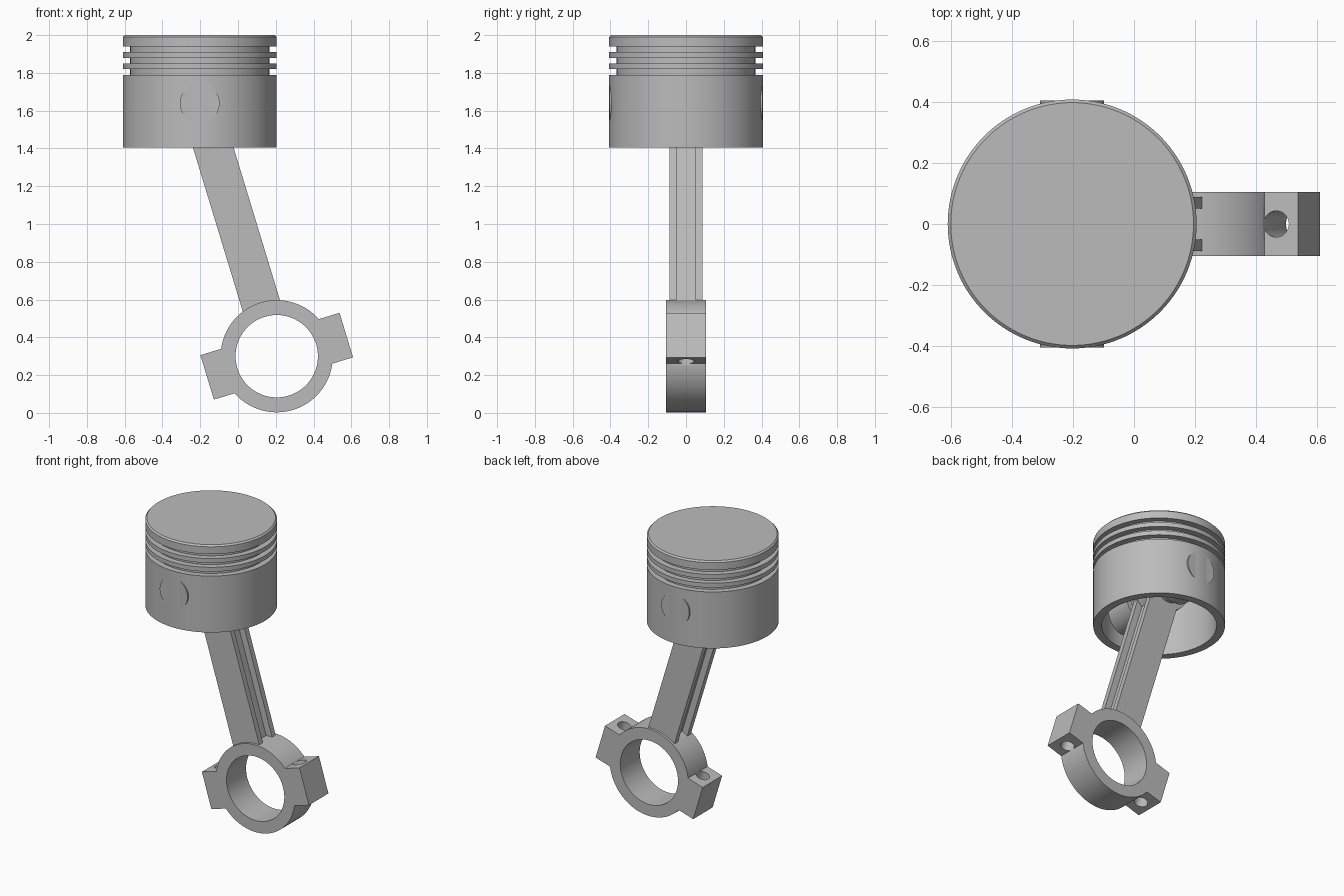
import bpy, bmesh, math
from mathutils import Matrix, Vector

if "Cube" in bpy.data.objects:
    bpy.data.objects.remove(bpy.data.objects["Cube"])

# One plain metal for every part
metal = bpy.data.materials.new("grey metal")
metal.use_nodes = True
GREY = (0.50, 0.50, 0.50, 1)
metal.diffuse_color = GREY
metal.node_tree.nodes["Principled BSDF"].inputs["Base Color"].default_value = GREY

PIN = Vector((-0.2025, 0, 1.64))      # wrist pin centre
CRANK = Vector((0.205, 0, 0.30))      # big end centre
AXIS = PIN - CRANK
LENGTH = AXIS.length
TILT = Matrix.Translation(CRANK) @ Matrix.Rotation(math.atan2(AXIS.x, AXIS.z), 4, 'Y')
ALONG_Y = Matrix.Rotation(math.pi / 2, 4, 'X')


def finish(name, bm, matrix=Matrix()):
    bmesh.ops.recalc_face_normals(bm, faces=bm.faces)
    bm.transform(matrix)
    mesh = bpy.data.meshes.new(name)
    bm.to_mesh(mesh)
    bm.free()
    mesh.materials.append(metal)
    obj = bpy.data.objects.new(name, mesh)
    bpy.context.collection.objects.link(obj)
    return obj


def cylinder(name, radius, depth, matrix, sides=96):
    bm = bmesh.new()
    bmesh.ops.create_cone(bm, cap_ends=True, segments=sides, radius1=radius,
                          radius2=radius, depth=depth, matrix=matrix)
    return finish(name, bm)


def box(name, size, matrix):
    bm = bmesh.new()
    bmesh.ops.create_cube(bm, size=1, matrix=matrix @ Matrix.Diagonal((*size, 1)))
    return finish(name, bm)


def lathe(name, profile, centre, sides=128):
    bm = bmesh.new()
    verts = [bm.verts.new((r, 0, z)) for r, z in profile]
    edges = [bm.edges.new(pair) for pair in zip(verts, verts[1:])]
    bmesh.ops.spin(bm, geom=verts + edges, cent=(0, 0, 0), axis=(0, 0, 1),
                   angle=math.tau, steps=sides)
    bmesh.ops.remove_doubles(bm, verts=bm.verts, dist=1e-5)
    return finish(name, bm, Matrix.Translation(centre))


def combine(target, other, operation):
    mod = target.modifiers.new(operation.lower(), 'BOOLEAN')
    mod.operation, mod.object, mod.solver = operation, other, 'EXACT'
    bpy.context.view_layer.objects.active = target
    bpy.ops.object.modifier_apply(modifier=mod.name)
    bpy.data.objects.remove(other)


# Piston: hollow skirt, three ring grooves and a chamfered crown
R, GROOVE, INNER = 0.4075, 0.368, 0.355
profile = [(0, 1.80), (INNER, 1.80), (INNER, 1.405), (R, 1.405)]
for i in range(3):
    z = 1.79 + 0.06 * i
    profile += [(R, z), (GROOVE, z), (GROOVE, z + 0.03), (R, z + 0.03)]
profile += [(R, 1.99), (R - 0.01, 2.0), (0, 2.0)]
piston = lathe("piston", profile, (PIN.x, 0, 0))

# Pin bosses inside the skirt
for side, label in ((1, "back"), (-1, "front")):
    centre = Matrix.Translation((PIN.x, side * 0.26, PIN.z))
    boss = cylinder(label + "_pin_boss", 0.14, 0.22, centre @ ALONG_Y, 64)
    combine(piston, boss, 'UNION')

# Wrist pin, its flat ends just breaking the skirt surface
pin = cylinder("wrist_pin", 0.105, 0.81, Matrix.Translation(PIN) @ ALONG_Y)

# Connecting rod: I-section shank in the tilted frame
W, WEB, T, SLOT = 0.103, 0.06, 0.088, 0.05
quarter = [(W, T), (W, SLOT), (WEB, SLOT)]
half = quarter + [(x, -y) for x, y in reversed(quarter)]
section = half + [(-x, -y) for x, y in half]
bm = bmesh.new()
face = bm.faces.new([bm.verts.new((x, y, 0.25)) for x, y in section])
top = bmesh.ops.extrude_face_region(bm, geom=[face])["geom"]
bmesh.ops.translate(bm, vec=(0, 0, LENGTH - 0.25),
                    verts=[v for v in top if isinstance(v, bmesh.types.BMVert)])
rod = finish("connecting_rod", bm, TILT)

# Small end, big end and bolt lugs
combine(rod, cylinder("small_end", 0.15, 0.176,
                      Matrix.Translation(PIN) @ ALONG_Y), 'UNION')
big_end = cylinder("big_end", 0.297, 0.21, TILT @ ALONG_Y)
combine(big_end, box("bolt_lugs", (0.77, 0.21, 0.246), TILT), 'UNION')
combine(rod, big_end, 'UNION')

# Crank bore and bolt holes
combine(rod, cylinder("crank_bore", 0.218, 0.5, TILT @ ALONG_Y), 'DIFFERENCE')
for side in (-1, 1):
    place = TILT @ Matrix.Translation((side * 0.31, 0, 0))
    combine(rod, cylinder("bolt_hole", 0.043, 0.6, place, 48), 'DIFFERENCE')

# Smooth round faces, crisp edges
for obj in (piston, pin, rod):
    bpy.ops.object.select_all(action='DESELECT')
    obj.select_set(True)
    bpy.context.view_layer.objects.active = obj
    bpy.ops.object.shade_smooth_by_angle(angle=math.radians(30))
